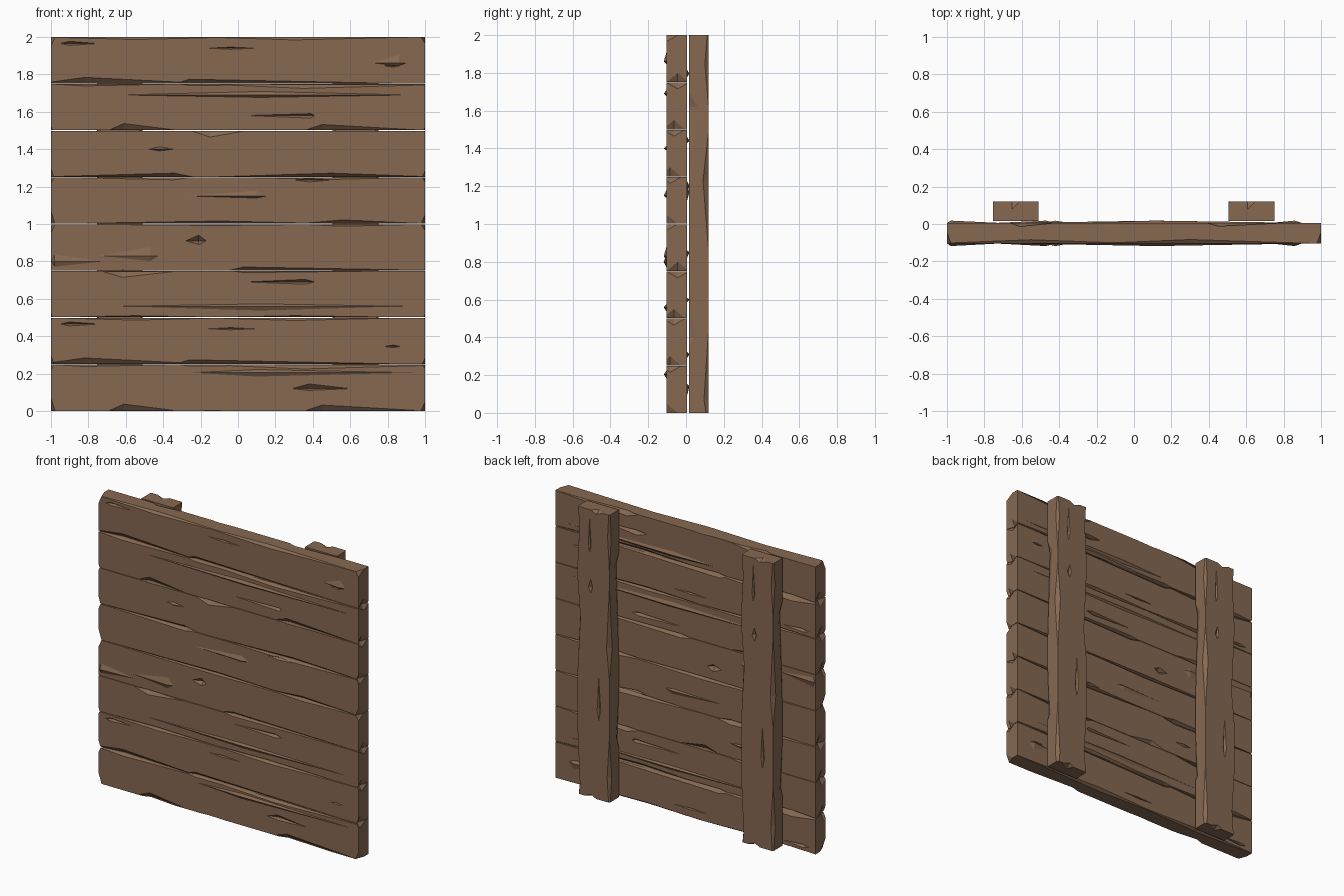
import bpy, bmesh
from mathutils import Vector, Matrix

if "Cube" in bpy.data.objects:
    bpy.data.objects.remove(bpy.data.objects["Cube"])

wood = bpy.data.materials.new("brown wood")
wood.diffuse_color = (0.24, 0.14, 0.083, 1)
wood.use_nodes = True
wood.node_tree.nodes["Principled BSDF"].inputs["Base Color"].default_value = wood.diffuse_color

FRONT, BACK = -0.104, 0.006          # faces of the plank wall
B_IN, B_OUT, B_HALF = 0.016, 0.12, 0.1225   # batten faces and half width


def to_object(bm, name):
    bmesh.ops.recalc_face_normals(bm, faces=bm.faces)
    me = bpy.data.meshes.new(name)
    bm.to_mesh(me)
    bm.free()
    me.materials.append(wood)
    ob = bpy.data.objects.new(name, me)
    bpy.context.collection.objects.link(ob)
    return ob


def box(name, lo, hi):
    bm = bmesh.new()
    lo, hi = Vector(lo), Vector(hi)
    size = Matrix.Diagonal((*(hi - lo), 1))
    bmesh.ops.create_cube(bm, size=1, matrix=Matrix.Translation((lo + hi) / 2) @ size)
    return to_object(bm, name)


def shard(bm, a0, a1, am, c, up, dn, face, inner, outer, upright=None):
    """Pointed sliver lying on the plane y=face, from a0 to a1, at height c.
    With upright set, the sliver runs along z and sits at x = upright + c."""
    pts = [(a0, face, c), (a1, face, c), (am, face, c + up), (am, face, c - dn),
           (am, face + inner, c), (am, face - outer, c)]
    if upright is not None:
        pts = [(upright + p[2], p[1], p[0]) for p in pts]
    vs = [bm.verts.new(p) for p in pts]
    for e in (0, 1):
        for s in (2, 3):
            for d in (4, 5):
                bm.faces.new((vs[e], vs[s], vs[d]))


def carve(targets, cutter):
    for ob in targets:
        m = ob.modifiers.new("chips", 'BOOLEAN')
        m.operation, m.solver, m.object = 'DIFFERENCE', 'EXACT', cutter
        m.use_self = True
        bpy.context.view_layer.objects.active = ob
        bpy.ops.object.modifier_apply(modifier=m.name)
    bpy.data.objects.remove(cutter)


# start, end, widest point, height, extent up, extent down
UPPER = [  # repeated 1.5 lower, as those boards are the same
    (-1.05, 0.0, -.55, 2.0, .01, .014), (-.2, .97, .3, 2.0, .01, .016),
    (-.95, -.75, -.9, 1.965, .012, .01), (-.16, .09, -.04, 1.94, .006, .006),
    (.78, .87, .83, 1.845, .008, .006),
    (-1.05, -.18, -.82, 1.752, .032, .014), (-.33, .85, -.26, 1.752, .022, .012),
    (-.1, 1.05, .35, 1.745, .006, .02),
    (-.69, -.33, -.61, 1.502, .035, .006), (.36, .98, .45, 1.502, .03, .006),
    (-.25, .04, -.15, 1.498, .005, .033),
]
MIDDLE = [
    (-1.05, -.24, -.34, 1.252, .02, .016), (-.12, 1.05, .5, 1.252, .02, .014),
    (.3, .5, .38, 1.235, .012, .01), (-1.05, .6, -.1, 1.0, .016, .008),
    (.3, 1.05, .56, 1.0, .022, .012), (-.05, 1.05, .03, .752, .018, .012),
    (-.72, -.35, -.62, .745, .008, .03), (-.28, -.17, -.21, .91, .03, .02),
    (.04, .41, .36, .69, .014, .012), (.04, .41, .39, 1.58, .01, .014),
    (.29, .6, .38, .12, .025, .01),
]
RAISED = [
    (-.68, .97, .12, 1.69, .02, .014), (-.68, .95, .12, .56, .014, .024),
    (-.76, -.42, -.47, .83, .05, .03), (-.27, 1.0, .1, .205, .018, .022),
    (-.3, .16, .1, 1.15, .03, .012), (-.48, -.34, -.42, 1.4, .014, .01),
    (-1.0, -.7, -.98, .8, .04, .03), (.72, .9, .86, 1.86, .05, .015),
]

# wall of eight boards
planks = [box(f"plank_{i + 1}", (-1, FRONT, i * .25 + (.0015 if i else 0)),
              (1, BACK, (i + 1) * .25 - (.0015 if i < 7 else 0))) for i in range(8)]

# chips along seams and cracks on both faces; the back is the front turned over
bm = bmesh.new()
chips = MIDDLE + UPPER + [(a, b, m, z - 1.5, u, d) for a, b, m, z, u, d in UPPER]
for a, b, m, z, u, d in chips:
    depth = min(.03, .008 + .5 * (u + d))
    shard(bm, a, b, m, z, u, d, FRONT, depth, .03)
    shard(bm, a, b, m, 2 - z, d, u, BACK, .03, depth)
# nicks on board ends
for i in range(9):
    for s in (-1, 1):
        z, t = i * .25, .03 + .02 * ((i * 3 + s) % 3)
        shard(bm, s - .022, s + .022, s, z, t, t * .7, FRONT + .02 * (i % 4), .06, .06)
carve(planks, to_object(bm, "chip_cutter"))

# raised splinters on both faces
bm = bmesh.new()
for a, b, m, z, u, d in RAISED:
    shard(bm, a, b, m, z, u, d, FRONT + .001, .008, .015)
    shard(bm, a, b, m, 2 - z, d, u, BACK - .001, .013, .008)
to_object(bm, "raised_splinters")

# two upright battens behind the wall
battens = [box(f"batten_{n}", (x - B_HALF, B_IN, 0), (x + B_HALF, B_OUT, 2))
           for n, x in (("left", -.632), ("right", .628))]
bm = bmesh.new()
for x in (-.632, .628):
    for s in (-1, 1):
        edge = s * B_HALF
        # worn long edges: outer face, then the face against the boards
        shard(bm, .85, 1.5, 1.15 + .08 * s, edge, .022, .022, B_OUT, .03, .03, x)
        shard(bm, -.1, .45, .12 - .05 * s, edge, .018, .018, B_OUT, .03, .025, x)
        shard(bm, 1.6, 2.1, 1.85, edge, .014, .014, B_OUT, .02, .02, x)
        shard(bm, .95, 1.7, 1.62, edge, .02, .02, B_IN, .045, .03, x)
        shard(bm, .35, .75, .4, edge, .014, .014, B_IN, .03, .03, x)
    # cracks on the back face
    shard(bm, 1.42, 1.52, 1.46, .02, .02, .012, B_OUT, .03, .015, x)
    shard(bm, .55, .85, .62, -.04, .012, .016, B_OUT, .03, .012, x)
    shard(bm, 1.7, 1.95, 1.75, .03, .01, .012, B_OUT, .03, .01, x)
    # split ends
    shard(bm, -.02, .02, 0, .02, .05, .04, B_OUT, .03, .04, x)
    shard(bm, 1.98, 2.02, 2, -.02, .04, .05, B_OUT, .03, .04, x)
carve(battens, to_object(bm, "batten_cutter"))
